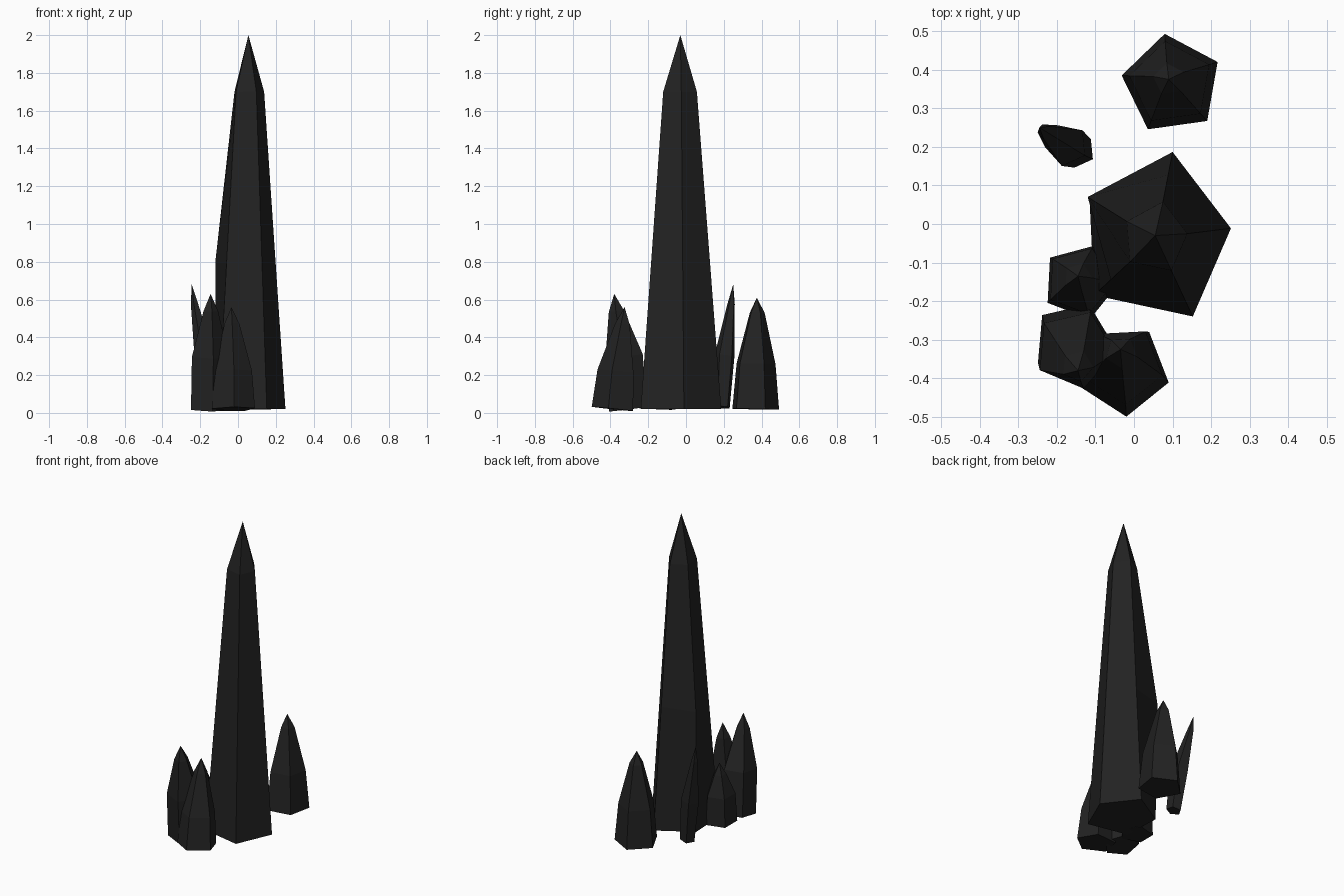
import bpy, bmesh, math
from mathutils import Vector

cube = bpy.data.objects.get("Cube")
if cube:
    bpy.data.objects.remove(cube, do_unlink=True)

# Dark stone material
stone = bpy.data.materials.new("black_stone")
stone.use_nodes = True
colour = (0.016, 0.016, 0.016, 1)
stone.diffuse_color = colour
bsdf = stone.node_tree.nodes["Principled BSDF"]
bsdf.inputs["Base Color"].default_value = colour
bsdf.inputs["Roughness"].default_value = 0.8


def crystal(name, phase, rings, tip, corners=(1, 1, 1, 1, 1)):
    """Five-sided shard: rings are (x, y, z, radius), tilted along the shard."""
    bm = bmesh.new()
    tip = Vector(tip)
    axis = tip - Vector(rings[0][:3])
    tilt = Vector((0, 0, 1)).rotation_difference(axis)
    loops = []
    for x, y, z, radius in rings:
        loop = []
        for i, k in enumerate(corners):
            a = math.radians(phase + 72 * i)
            offset = tilt @ Vector((math.cos(a), math.sin(a), 0))
            loop.append(bm.verts.new(Vector((x, y, z)) + offset * radius * k))
        loops.append(loop)
    bm.faces.new(loops[0])
    for low, high in zip(loops, loops[1:]):
        for i in range(5):
            j = (i + 1) % 5
            bm.faces.new((low[i], low[j], high[j], high[i]))
    top = bm.verts.new(tip)
    for i in range(5):
        bm.faces.new((loops[-1][i], loops[-1][(i + 1) % 5], top))
    bmesh.ops.recalc_face_normals(bm, faces=bm.faces)
    mesh = bpy.data.meshes.new(name)
    bm.to_mesh(mesh)
    bm.free()
    mesh.materials.append(stone)
    obj = bpy.data.objects.new(name, mesh)
    bpy.context.collection.objects.link(obj)
    return obj


# Tall central spire, with one corner bulging at mid height
spire = crystal("main_spire", 79,
                [(0.057, -0.035, 0.02, 0.215), (0.057, -0.035, 0.8, 0.157),
                 (0.057, -0.035, 1.7, 0.09)],
                (0.055, -0.03, 2.0), (1.05, 0.96, 1.02, 1.05, 0.91))
verts = spire.data.vertices
verts[1].co.x, verts[1].co.y = -0.115, 0.06
verts[6].co.x, verts[6].co.y = -0.12, 0.07

# Small shards around the base
crystal("back_shard", 98,
        [(0.098, 0.362, 0.02, 0.132), (0.096, 0.365, 0.26, 0.11),
         (0.091, 0.375, 0.53, 0.042)], (0.09, 0.375, 0.61))
crystal("front_shard", -87,
        [(-0.026, -0.38, 0.02, 0.12), (-0.027, -0.365, 0.22, 0.104),
         (-0.033, -0.333, 0.47, 0.042)], (-0.035, -0.325, 0.56))
crystal("front_right_shard", -77,
        [(-0.158, -0.305, 0.02, 0.106), (-0.154, -0.325, 0.3, 0.105),
         (-0.147, -0.368, 0.54, 0.042)], (-0.145, -0.38, 0.63))
crystal("side_shard", -75,
        [(-0.14, -0.15, 0.02, 0.1), (-0.141, -0.147, 0.2, 0.09),
         (-0.145, -0.138, 0.33, 0.038)], (-0.145, -0.135, 0.4))
crystal("thin_shard", -30,
        [(-0.145, 0.19, 0.03, 0.045), (-0.175, 0.205, 0.3, 0.056),
         (-0.23, 0.24, 0.58, 0.02)], (-0.245, 0.25, 0.68))
